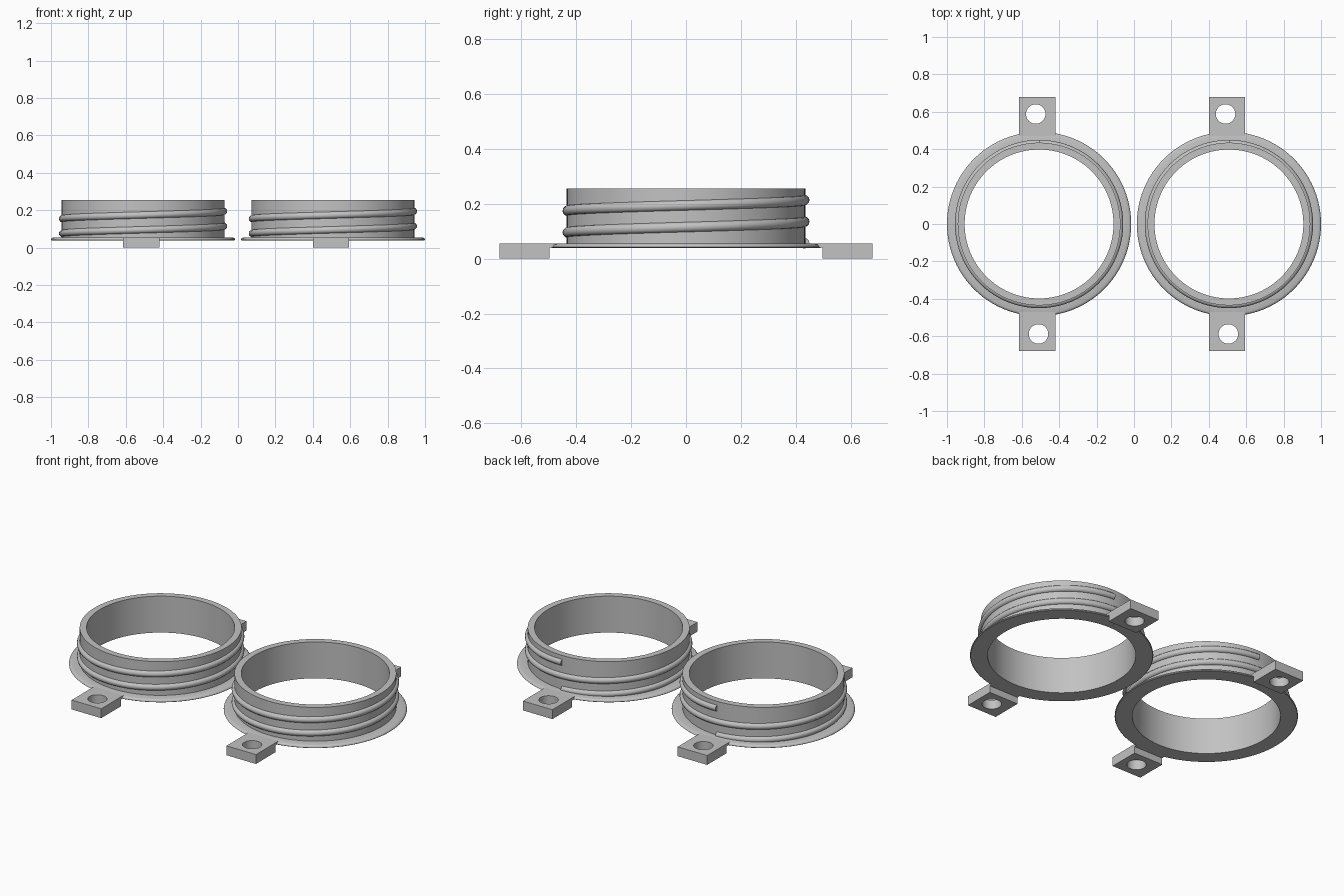
import bpy, bmesh, math
from mathutils import Vector, Matrix

cube = bpy.data.objects.get("Cube")
if cube:
    bpy.data.objects.remove(cube, do_unlink=True)

SPACING = 0.5075      # centre of each ring from the middle
TAB_TOP, TAB_X = 0.0555, -0.0105

grey = bpy.data.materials.new("plain grey")
grey.use_nodes = True
grey.diffuse_color = (0.54, 0.54, 0.54, 1)
grey.node_tree.nodes["Principled BSDF"].inputs["Base Color"].default_value = grey.diffuse_color


def finish(name, bm, smooth_angle=None):
    """Turn a bmesh into a shared mesh and place one copy on each side."""
    bmesh.ops.recalc_face_normals(bm, faces=bm.faces)
    mesh = bpy.data.meshes.new(name)
    bm.to_mesh(mesh)
    bm.free()
    mesh.materials.append(grey)
    for side, x in (("right", -SPACING), ("left", SPACING)):
        ob = bpy.data.objects.new(f"{side}_{name}", mesh)
        ob.location.x = x
        bpy.context.collection.objects.link(ob)
    if smooth_angle:
        bpy.ops.object.select_all(action="DESELECT")
        ob.select_set(True)
        bpy.context.view_layer.objects.active = ob
        bpy.ops.object.shade_smooth_by_angle(angle=math.radians(smooth_angle))


def sweep(bm, sections, closed):
    """Skin a row of closed cross-sections, capping the ends if open."""
    rows = [[bm.verts.new(p) for p in s] for s in sections]
    pairs = list(zip(rows, rows[1:])) + ([(rows[-1], rows[0])] if closed else [])
    for a, b in pairs:
        for i in range(len(a)):
            j = (i + 1) % len(a)
            bm.faces.new((a[i], a[j], b[j], b[i]))
    if not closed:
        bm.faces.new(rows[0])
        bm.faces.new(rows[-1])


def polar(r, angle, z):
    return Vector((r * math.cos(angle), r * math.sin(angle), z))


# Collar: tube wall with a thin rounded flange, turned about z
profile = [(0.398, 0.039), (0.489, 0.039), (0.4925, 0.042), (0.4915, 0.047),
           (0.487, 0.052), (0.479, 0.055), (0.435, 0.055), (0.435, 0.255), (0.398, 0.255)]
SEGMENTS = 96
bm = bmesh.new()
sweep(bm, [[polar(r, math.tau * k / SEGMENTS, z) for r, z in profile]
           for k in range(SEGMENTS)], True)
finish("threaded_collar", bm, 35)

# Thread: round bead climbing two turns, starting at the back
TURNS, PITCH, START_Z = 2, 0.079, 0.056
BEAD, BEAD_R, STEPS, SIDES = 0.019, 0.431, 160, 12
sections = []
for k in range(STEPS + 1):
    turn = TURNS * k / STEPS
    angle = math.pi / 2 + math.tau * turn
    sections.append([polar(BEAD_R + BEAD * math.cos(math.tau * s / SIDES), angle,
                           START_Z + PITCH * turn + BEAD * math.sin(math.tau * s / SIDES))
                     for s in range(SIDES)])
bm = bmesh.new()
sweep(bm, sections, False)
finish("thread", bm, 40)


# Mounting tabs: drilled plate plus a thin lip joining the flange
def tab(name, direction, hole_x):
    bm = bmesh.new()
    half = 0.097
    corners = [(TAB_X + sx * half, direction * y)
               for sx, y in ((-1, 0.497), (1, 0.497), (1, 0.68), (-1, 0.68))]
    hole = [(hole_x + 0.052 * math.cos(math.tau * k / 40),
             direction * 0.588 + 0.052 * math.sin(math.tau * k / 40)) for k in range(40)]
    edges = []
    for loop in (corners, hole):
        vs = [bm.verts.new((x, y, 0)) for x, y in loop]
        edges += [bm.edges.new((vs[i], vs[(i + 1) % len(vs)])) for i in range(len(vs))]
    bmesh.ops.triangle_fill(bm, use_beauty=True, edges=edges)
    top = bmesh.ops.extrude_face_region(bm, geom=bm.faces[:])["geom"]
    bmesh.ops.translate(bm, vec=(0, 0, TAB_TOP),
                        verts=[g for g in top if isinstance(g, bmesh.types.BMVert)])
    lip_z = 0.0155
    place = Matrix.Translation((TAB_X, direction * 0.4835, TAB_TOP - lip_z / 2))
    bmesh.ops.create_cube(bm, size=1, matrix=place @ Matrix.Diagonal((2 * half, 0.027, lip_z, 1)))
    finish(name, bm, 30)


tab("back_tab", 1, -0.018)
tab("front_tab", -1, -0.003)
